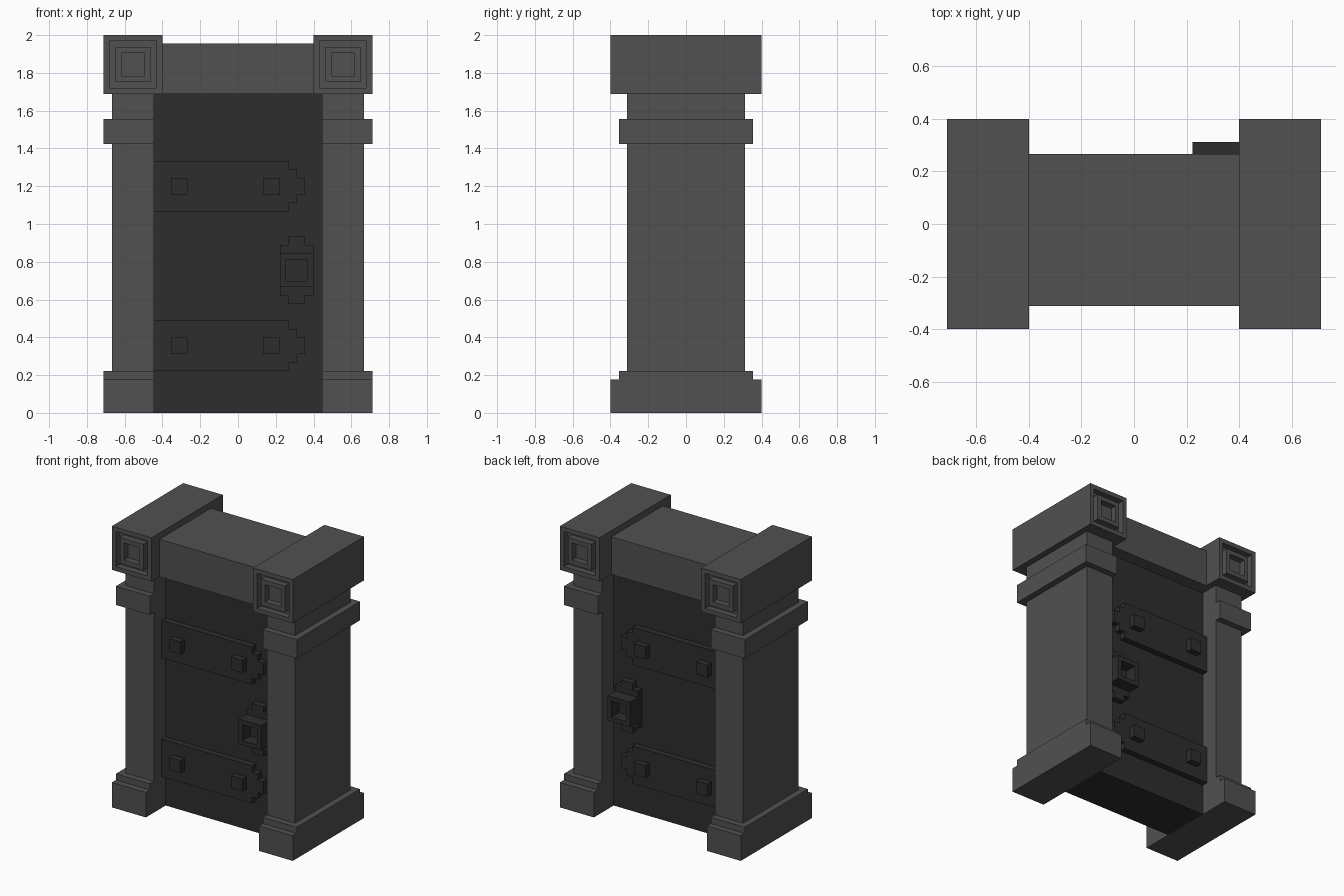
import bpy
import bmesh
from mathutils import Vector

cube = bpy.data.objects.get("Cube")
if cube:
    bpy.data.objects.remove(cube, do_unlink=True)

U = 2 / 45  # one block unit; the gateway is 45 units tall


def make_material(name, value):
    mat = bpy.data.materials.new(name)
    mat.use_nodes = True
    color = (value, value, value, 1)
    mat.diffuse_color = color
    bsdf = mat.node_tree.nodes["Principled BSDF"]
    bsdf.inputs["Base Color"].default_value = color
    bsdf.inputs["Roughness"].default_value = 0.9
    return mat


STONE = make_material("grey stone", 0.082)
IRON = make_material("dark iron", 0.027)


def finish(bm, name, mat):
    """Scale block units to the model size and link the part."""
    bmesh.ops.recalc_face_normals(bm, faces=bm.faces)
    bmesh.ops.scale(bm, vec=(U, U, U), verts=bm.verts)
    mesh = bpy.data.meshes.new(name)
    bm.to_mesh(mesh)
    bm.free()
    mesh.materials.append(mat)
    obj = bpy.data.objects.new(name, mesh)
    bpy.context.scene.collection.objects.link(obj)


def prism(name, outline, y0, y1, mat, carve=None):
    """Extrude an x-z outline from y0 to y1, then carve the y1 end."""
    bm = bmesh.new()
    face = bm.faces.new([bm.verts.new((x, y0, z)) for x, z in outline])
    ext = bmesh.ops.extrude_face_region(bm, geom=[face], use_keep_orig=True)
    moved = [g for g in ext["geom"] if isinstance(g, bmesh.types.BMVert)]
    bmesh.ops.translate(bm, vec=(0, y1 - y0, 0), verts=moved)
    bmesh.ops.recalc_face_normals(bm, faces=bm.faces)
    if carve:
        carve(bm)
    finish(bm, name, mat)


def rect(x0, x1, z0, z1):
    return [(x0, z0), (x1, z0), (x1, z1), (x0, z1)]


def box(name, x, y, z, mat, carve=None):
    prism(name, rect(*x, *z), *y, mat, carve)


def carve_face(bm, face, steps):
    """Inset by one unit, then push along the normal, once per step."""
    for step in steps:
        bm.normal_update()
        bmesh.ops.inset_individual(bm, faces=[face], thickness=1, depth=0)
        normal = Vector(face.normal)
        face = bmesh.ops.extrude_discrete_faces(bm, faces=[face])["faces"][0]
        bmesh.ops.translate(bm, vec=normal * step, verts=face.verts)


def carve_rosettes(bm):
    """Square rosette on the front and back of a capital."""
    bm.normal_update()
    for face in [f for f in bm.faces if abs(f.normal.y) > 0.9]:
        carve_face(bm, face, (-1, 1, -1))


def carve_socket(bm):
    """Square socket in the outermost face of the lock."""
    bm.normal_update()
    face = max(bm.faces, key=lambda f: abs(f.calc_center_median().y))
    carve_face(bm, face, (-1.95,))


# Stone pillars
for side, label in ((1, "left"), (-1, "right")):
    def span(inner, outer):
        return sorted((side * inner, side * outer))
    box(label + "_pillar_shaft", span(10, 15), (-7, 7), (4, 38), STONE)
    box(label + "_pillar_base", span(10, 16), (-9, 9), (0, 4), STONE)
    box(label + "_pillar_base_step", span(10, 16), (-8, 8), (4, 5), STONE)
    box(label + "_pillar_band", span(10, 16), (-8, 8), (32, 35), STONE)
    box(label + "_capital", span(9, 16), (-9, 9), (38, 45), STONE, carve_rosettes)

# Lintel and door slab
box("lintel", (-9, 9), (-7, 6), (38, 44), STONE)
box("door_slab", (-10, 10), (-4, 4), (0, 38), IRON)

# Stepped outlines of the hinge straps and lock plate
strap_half = [(-10, 3), (6, 3), (6, 2), (7, 2), (7, 1), (8, 1)]
plate_half = [(1, 4), (1, 3), (2, 3)]


def strap_outline(zc):
    return ([(x, zc + h) for x, h in strap_half]
            + [(x, zc - h) for x, h in reversed(strap_half)])


def plate_outline(xc, zc):
    right = plate_half + [(x, -z) for x, z in reversed(plate_half)]
    loop = right + [(-x, z) for x, z in reversed(right)]
    return [(xc + x, zc + z) for x, z in loop]


# Door fittings on both faces
for out, face_name in ((-1, "front"), (1, "back")):
    for zc, level in ((8, "lower"), (27, "upper")):
        name = f"{face_name}_{level}_hinge"
        prism(name + "_strap", strap_outline(zc), out * 4, out * 5, IRON)
        for xc, end in ((-7, "outer"), (4, "inner")):
            box(f"{name}_{end}_stud", (xc - 1, xc + 1), (out * 5, out * 6),
                (zc - 1, zc + 1), IRON)
    prism(face_name + "_lock_plate", plate_outline(7, 17), out * 4, out * 5, IRON)
    box(face_name + "_lock", (5, 9), (out * 4.5, out * 7), (15, 19), IRON, carve_socket)
